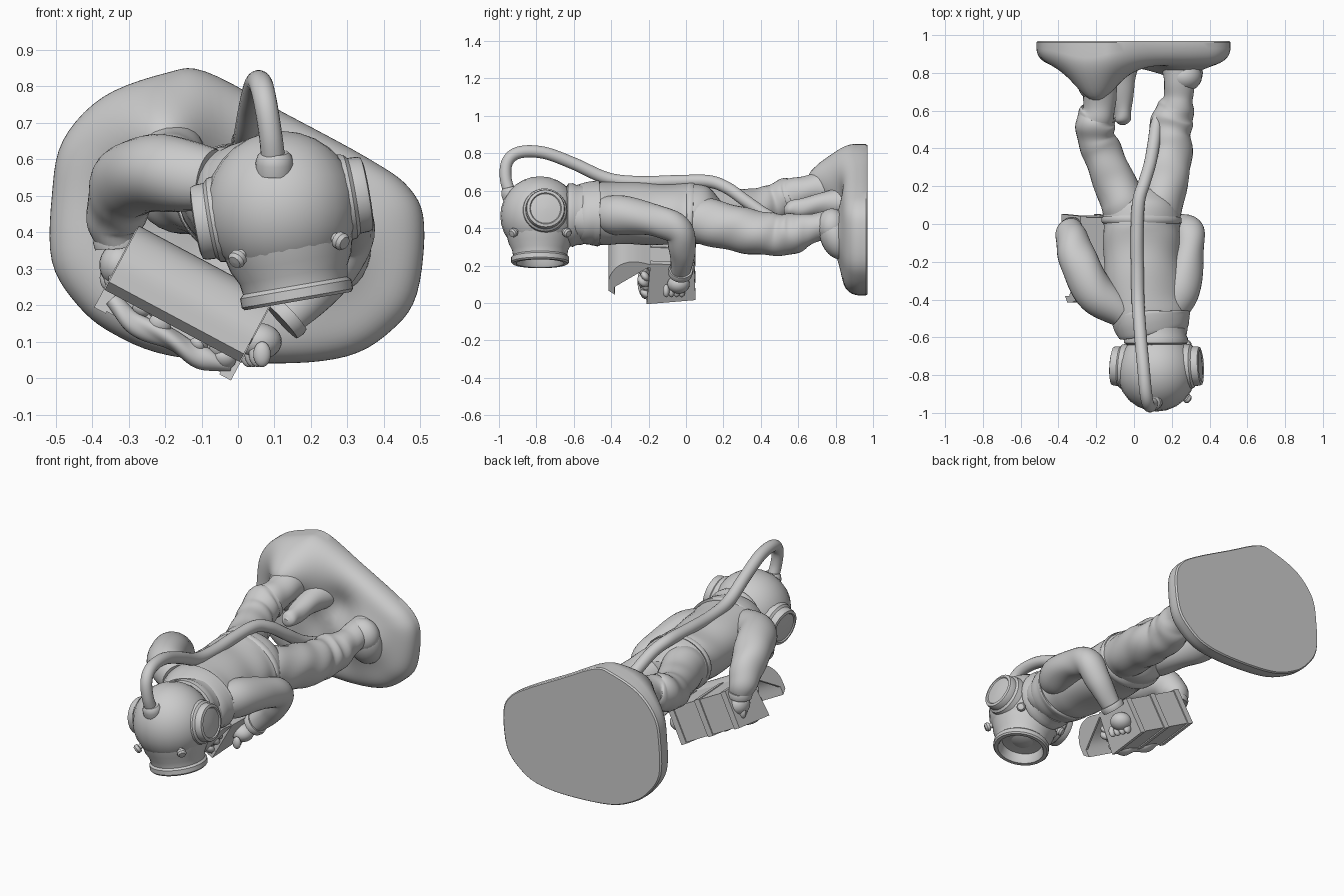
import bpy, math, random
from mathutils import Vector as V

if "Cube" in bpy.data.objects:
    bpy.data.objects.remove(bpy.data.objects["Cube"])

random.seed(4)


def spline(pts, n, closed=False):
    """Catmull-Rom interpolation of tuples of any size."""
    out, m = [], len(pts)
    for i in range(m if closed else m - 1):
        if closed:
            p = [pts[(i + k) % m] for k in (-1, 0, 1, 2)]
        else:
            p = [pts[min(max(i + k, 0), m - 1)] for k in (-1, 0, 1, 2)]
        for s in range(n):
            t = s / n
            out.append(tuple(0.5 * (2 * b + (c - a) * t + (2 * a - 5 * b + 4 * c - d) * t * t
                                    + (3 * b - a - 3 * c + d) * t ** 3) for a, b, c, d in zip(*p)))
    if not closed:
        out.append(tuple(pts[-1]))
    return out


def make(name, verts, faces, angle=45):
    me = bpy.data.meshes.new(name)
    me.from_pydata([tuple(v) for v in verts], [], faces)
    ob = bpy.data.objects.new(name, me)
    bpy.context.collection.objects.link(ob)
    bpy.ops.object.select_all(action='DESELECT')
    ob.select_set(True)
    bpy.context.view_layer.objects.active = ob
    bpy.ops.object.mode_set(mode='EDIT')
    bpy.ops.mesh.select_all(action='SELECT')
    bpy.ops.mesh.normals_make_consistent(inside=False)
    bpy.ops.object.mode_set(mode='OBJECT')
    bpy.ops.object.shade_smooth_by_angle(angle=math.radians(angle))
    return ob


def skin(name, rings, angle=45, caps=True):
    n, m = len(rings[0]), len(rings)
    verts = [v for r in rings for v in r]
    faces = [(i * n + j, i * n + (j + 1) % n, (i + 1) * n + (j + 1) % n, (i + 1) * n + j)
             for i in range(m - 1) for j in range(n)]
    if caps:
        faces += [tuple(range(n)), tuple(range((m - 1) * n, m * n))]
    return make(name, verts, faces, angle)


def tube(name, pts, side=(1, 0, 0), aspect=1.0, wrinkle=0.0, n=28, steps=8):
    """Loft through (x, y, z, radius) points, with optional cloth folds."""
    path, rings = spline(pts, steps), []
    for i, p in enumerate(path):
        a, b = path[max(i - 1, 0)], path[min(i + 1, len(path) - 1)]
        t = (V(b[:3]) - V(a[:3])).normalized()
        u = V(side)
        u = (u - t * u.dot(t)).normalized()
        w = t.cross(u)
        ring = []
        for j in range(n):
            g = math.tau * j / n
            fold = math.sin(i * .55 + 2.6 * math.sin(g + .4)) + .6 * math.sin(i * .31 - 3 * g)
            r = p[3] * (1 + wrinkle * fold)
            ring.append(V(p[:3]) + u * math.cos(g) * r * aspect + w * math.sin(g) * r)
        rings.append(ring)
    return skin(name, rings)


def lathe(name, centre, axis, profile, n=40):
    """Revolve (radius, height) profile around an axis."""
    q = V(axis).to_track_quat('Z', 'Y')
    return skin(name, [[V(centre) + q @ V((r * math.cos(math.tau * j / n), r * math.sin(math.tau * j / n), h))
                        for j in range(n)] for r, h in profile], 35)


def ball(name, centre, size, rot=(0, 0, 0)):
    bpy.ops.mesh.primitive_uv_sphere_add(segments=24, ring_count=14, radius=1, location=centre, rotation=rot)
    ob = bpy.context.object
    ob.name, ob.scale = name, size
    bpy.ops.object.shade_smooth()
    return ob


# Rocky base: mound lofted over an irregular outline, flat side at y = 0.97
outline = spline([(-.51, .32), (-.44, .2), (-.34, .12), (-.18, .06), (.1, .04), (.3, .06), (.42, .13), (.49, .23),
                  (.51, .42), (.47, .52), (.36, .6), (.12, .73), (-.09, .84), (-.2, .835), (-.37, .77), (-.48, .65),
                  (-.51, .5)], 5, True)


def ground(x, z, t):
    bump = lambda cx, cz, a, s: a * math.exp(-((x - cx) ** 2 + (z - cz) ** 2) / s)
    h = .04 + .1 * math.sqrt(max(0, 1 - t ** 8))
    h += bump(-.2, .66, .18, .022) + bump(.22, .36, .06, .015) - bump(.08, .5, .03, .01)
    return .97 - h - .008 * math.sin(x * 23) * math.sin(z * 19 + 1) * (1 - t)


rings = []
for k in range(1, 25):
    t = math.sin(k / 24 * math.pi / 2)
    rings.append([(x, ground(x, z, t), z) for x, z in
                  [(-.02 + (a + .02) * t, .42 + (b - .42) * t) for a, b in outline]])
rings.append([(a, .962, b) for a, b in outline])
rings.append([(-.02 + (a + .02) * .985, .97, .42 + (b - .42) * .985) for a, b in outline])
skin("rock_base", rings, 33)
tube("rock_spike", [(-.06, .9, .55, .1), (-.06, .75, .53, .065), (-.06, .62, .51, .05), (-.06, .55, .5, .04),
                    (-.06, .525, .5, .015)], wrinkle=.04)

# Suit torso with breastplate collar and belt
TILT = (1, 0, -.3)
tube("torso", [(.11, -.62, .47, .11), (.11, -.57, .47, .14), (.09, -.5, .475, .158), (.065, -.38, .48, .163),
               (.045, -.2, .475, .16), (.04, -.05, .475, .158), (.04, .03, .475, .16), (.04, .12, .465, .14),
               (.04, .18, .46, .08)], TILT, 1.3, .014, 40)
tube("breastplate", [(.115, -.6, .47, .12), (.11, -.57, .47, .15), (.1, -.53, .475, .163), (.092, -.49, .478, .17),
                     (.09, -.465, .478, .17), (.09, -.455, .478, .15)], TILT, 1.25, 0, 40, 4)
tube("belt", [(.04, -.0, .475, .14), (.04, .005, .475, .164), (.04, .035, .473, .164), (.04, .04, .473, .14)],
     TILT, 1.3, 0, 40, 3)

# Legs and boots
tube("left_leg", [(-.04, .02, .5, .11), (-.06, .12, .5, .12), (-.12, .26, .5, .108), (-.17, .38, .51, .105),
                  (-.2, .46, .53, .1), (-.205, .53, .56, .104), (-.195, .575, .575, .098), (-.185, .61, .59, .085),
                  (-.18, .72, .61, .09), (-.18, .84, .63, .1)], TILT, 1, .025)
tube("right_leg", [(.11, .02, .44, .12), (.14, .12, .43, .125), (.17, .26, .4, .122), (.19, .38, .375, .118),
                   (.19, .48, .365, .112), (.205, .56, .37, .11), (.225, .62, .385, .095), (.235, .67, .4, .078),
                   (.24, .75, .41, .082), (.24, .88, .4, .11)], TILT, 1, .025)
for side, c in (("left", (-.2, .75, .56)), ("right", (.265, .8, .36))):
    ball(side + "_boot", c, (.1, .085, .13), (.3, 0, 0))
    ball(side + "_boot_top", (c[0], c[1] - .02, c[2] + .05), (.095, .08, .095))


# Arms: bent sleeves, cuffs and gloves
def arm(side, pts, hand, fist):
    s = (V(pts[2][:3]) - V(pts[0][:3])).cross(V(pts[-1][:3]) - V(pts[2][:3])).normalized()
    tube(side + "_arm", pts, s, 1, .025)
    d = (V(hand) - V(pts[-1][:3])).normalized()
    lathe(side + "_cuff", V(pts[-1][:3]) - d * .02, d, [(.04, 0), (.063, 0), (.067, .015), (.063, .035), (.04, .035)])
    ball(side + "_glove", hand, fist)
    for k in range(4):
        ball(f"{side}_finger_{k}", V(hand) + V((.012 * k - .03, .018 - .028 * k, -.035)), (.024, .018, .035))


arm("left", [(-.07, -.46, .54, .085), (-.19, -.38, .56, .105), (-.285, -.22, .55, .103), (-.32, -.11, .5, .092),
             (-.335, -.05, .43, .078), (-.33, -.03, .37, .06)], (-.325, -.03, .31), (.055, .065, .06))
arm("right", [(.17, -.46, .48, .09), (.24, -.36, .47, .105), (.285, -.16, .44, .085), (.29, -.04, .385, .08),
              (.24, -.02, .28, .07), (.13, -.03, .165, .053)], (.06, -.04, .1), (.06, .06, .05))

# Treasure chest in its own tilted frame: a = length, y = height, c = outward
A, C, ORIGIN = V((.88, 0, -.47)), V((-.47, 0, -.88)), V((-.15, 0, .2))


def chest_point(a, y, c):
    return ORIGIN + A * a + C * c + V((0, y, 0))


def chest_solid(name, prof, a0, a1):
    return skin(name, [[chest_point(a, y, c) for y, c in prof] for a in (a0, a1)], 40)


chest_solid("chest_body", [(-.19, -.12), (.035, -.11), (.045, .09), (-.21, .115)], -.21, .21)
for a in (-.195, 0, .195):
    chest_solid("chest_strap", [(-.19, -.124), (.042, -.115), (.052, .096), (-.21, .121)], a - .018, a + .018)
arc = spline([(-.18, -.115), (-.28, -.135), (-.36, -.11), (-.41, -.04), (-.415, .04)], 5)
inner = [(y + .025 + .01 * i / len(arc), c + .025) for i, (y, c) in enumerate(arc)]
chest_solid("chest_lid", arc + inner[::-1], -.21, .21)
for a in (-.21, .195):
    chest_solid("lid_end", arc, a, a + .015)
# Heaped treasure spilling from the chest mouth
for k in range(34):
    a, c = random.uniform(-.18, .18), random.uniform(-.06, .085)
    r = random.uniform(.022, .038)
    ball("treasure", chest_point(a, -.215 - .02 * random.random(), c), (r, r * .7, r),
         (random.random(), random.random(), 0))
tube("spilled_cloth", [(*chest_point(.19, -.2, .08), .02), (*chest_point(.12, -.21, .105), .03),
                       (*chest_point(.02, -.22, .1), .028), (*chest_point(-.1, -.21, .105), .03),
                       (*chest_point(-.18, -.2, .08), .02)], (0, 1, 0), 1.2, .1)

# Helmet with ports and bolts
HC, FACE, SIDE = V((.12, -.78, .465)), V((.17, 0, -.98)).normalized(), V((.98, 0, .17)).normalized()
ball("helmet", HC, (.21, .213, .212))
lathe("helmet_neck", (.115, -.64, .47), (0, 1, 0), [(.15, 0), (.168, .01), (.17, .035), (.162, .05), (.158, .09), (.1, .1)])
lathe("front_port", HC, FACE, [(.185, .08), (.168, .15), (.15, .185), (.145, .215), (.155, .225), (.155, .25),
                               (.148, .258), (.128, .258), (.12, .245), (.112, .205), (.001, .2)])
for s, name in ((1, "right_port"), (-1, "left_port")):
    lathe(name, HC + V((0, .015, 0)), SIDE * s + V((0, .06, 0)),
          [(.125, .14), (.116, .19), (.105, .2), (.104, .225), (.1, .236), (.085, .24), (.08, .234), (.04, .24), (.001, .242)])
for sx in (-1, 1):
    for sy in (-1, 1):
        d = (SIDE * sx * .62 + FACE * .5 + V((0, sy * .62, 0))).normalized()
        lathe("helmet_bolt", HC, d, [(.014, .18), (.014, .222), (.024, .224), (.025, .24), (.018, .25), (.001, .252)], 16)

# Air hose from helmet crown down the back, fading into the right leg
lathe("hose_socket", (.1, -.93, .56), (0, -.25, 1), [(.05, 0), (.052, .03), (.047, .05), (.038, .06)], 24)
tube("air_hose", [(.1, -.93, .56, .034), (.09, -.963, .66, .032), (.075, -.955, .755, .032), (.062, -.89, .805, .033),
                  (.05, -.76, .803, .033), (.035, -.6, .745, .033), (.022, -.42, .665, .034), (.018, -.25, .645, .034),
                  (.016, -.05, .65, .034), (.025, .12, .65, .034), (.055, .22, .615, .033), (.085, .32, .545, .033),
                  (.105, .43, .47, .033), (.12, .53, .425, .032), (.15, .6, .4, .03)], n=18)
